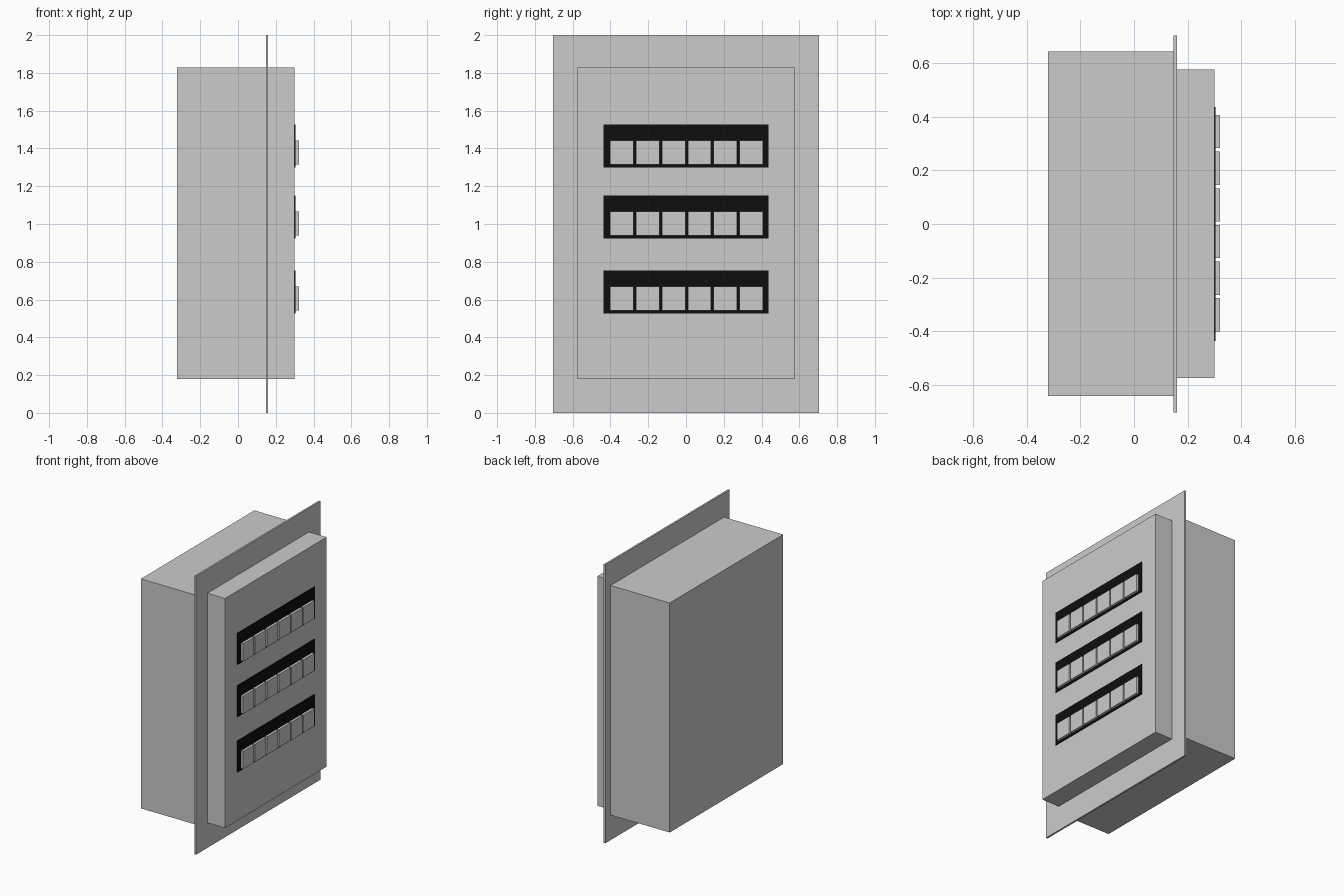
import bpy

default = bpy.data.objects.get("Cube")
if default:
    bpy.data.objects.remove(default, do_unlink=True)


def material(name, value):
    mat = bpy.data.materials.new(name)
    mat.use_nodes = True
    color = (value, value, value, 1)
    mat.diffuse_color = color
    mat.node_tree.nodes["Principled BSDF"].inputs["Base Color"].default_value = color
    return mat


def box(name, x, y, z, mat):
    """Box spanning the given (low, high) ranges."""
    spans = (x, y, z)
    bpy.ops.mesh.primitive_cube_add(size=1, location=[sum(s) / 2 for s in spans])
    obj = bpy.context.object
    obj.name = name
    obj.scale = [s[1] - s[0] for s in spans]
    bpy.ops.object.transform_apply(location=False, rotation=False, scale=True)
    obj.data.materials.append(mat)
    return obj


grey = material("light grey metal", 0.6)
black = material("black", 0.004)

# Cabinet: rear box, thin flange and raised front cover
box("rear_box", (-0.322, 0.147), (-0.642, 0.645), (0.18, 1.828), grey)
box("flange", (0.147, 0.16), (-0.705, 0.705), (0, 2), grey)
front_x = 0.3
box("front_cover", (0.16, front_x), (-0.575, 0.577), (0.18, 1.828), grey)

# Three black strips, each with a row of six switches
plate_x = front_x + 0.004
switch_width, pitch = 0.124, 0.137
for row, bottom in enumerate((0.527, 0.924, 1.3), 1):
    box(f"switch_strip_{row}", (front_x, plate_x), (-0.438, 0.437),
        (bottom, bottom + 0.227), black)
    for i in range(6):
        y = 0.003 + (i - 2.5) * pitch
        box(f"switch_{row}_{i + 1}", (plate_x, 0.322),
            (y - switch_width / 2, y + switch_width / 2),
            (bottom + 0.015, bottom + 0.142), grey)
